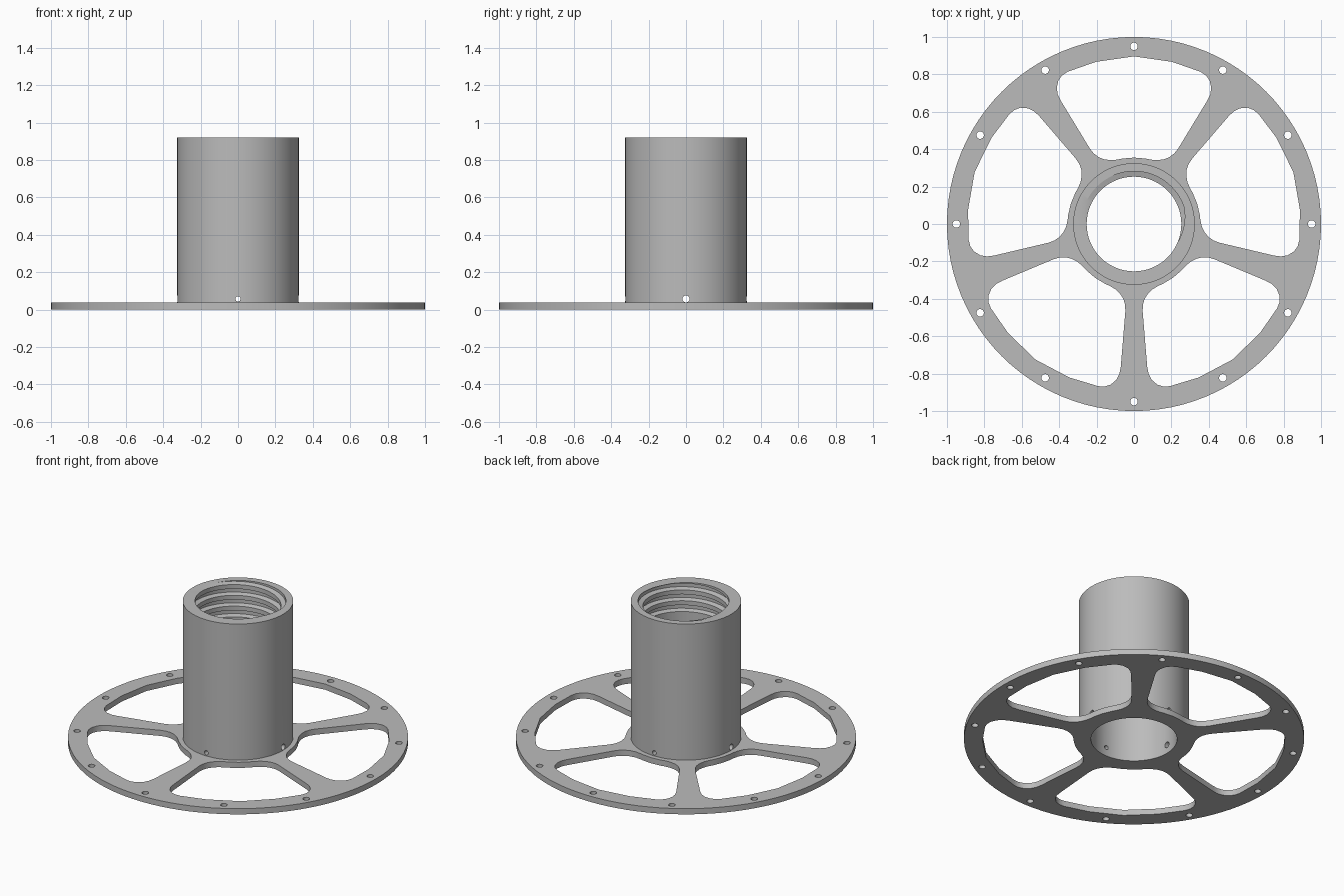
import bpy
import bmesh
from math import sin, cos, pi, radians, hypot, atan2

cube = bpy.data.objects.get("Cube")
if cube:
    bpy.data.objects.remove(cube, do_unlink=True)

PLATE = 0.037      # flange thickness
TOP = 0.92         # tube height
BORE, TUBE = 0.253, 0.325
SEG = 96

grey = bpy.data.materials.new("plain grey")
grey.use_nodes = True
colour = (0.5, 0.5, 0.5, 1)
grey.diffuse_color = colour
grey.node_tree.nodes["Principled BSDF"].inputs["Base Color"].default_value = colour


def add_object(name, data):
    obj = bpy.data.objects.new(name, data)
    bpy.context.collection.objects.link(obj)
    return obj


def mesh_from(name, bm):
    bmesh.ops.recalc_face_normals(bm, faces=bm.faces)
    mesh = bpy.data.meshes.new(name)
    bm.to_mesh(mesh)
    bm.free()
    return add_object(name, mesh)


def bake(obj):
    """Replace an object by its evaluated, welded mesh."""
    deps = bpy.context.evaluated_depsgraph_get()
    mesh = bpy.data.meshes.new_from_object(obj.evaluated_get(deps))
    name = obj.name
    bpy.data.objects.remove(obj, do_unlink=True)
    bm = bmesh.new()
    bm.from_mesh(mesh)
    bmesh.ops.remove_doubles(bm, verts=bm.verts, dist=0.0001)
    bm.to_mesh(mesh)
    bm.free()
    mesh.materials.clear()
    mesh.materials.append(grey)
    new = add_object(name, mesh)
    new.name = name
    bpy.ops.object.select_all(action='DESELECT')
    new.select_set(True)
    bpy.context.view_layer.objects.active = new
    bpy.ops.object.shade_smooth_by_angle(angle=radians(30))
    return new


def circle(r, n, x=0, y=0):
    return [(x + r * cos(2 * pi * i / n), y + r * sin(2 * pi * i / n)) for i in range(n)]


def rotate(points, a):
    return [(x * cos(a) - y * sin(a), x * sin(a) + y * cos(a)) for x, y in points]


# Flange: disc with a bore, five rounded windows and twelve bolt holes
half = [(0.06, 0.350), (0.09, 0.344), (0.125, 0.341), (0.16, 0.346), (0.19, 0.358),
        (0.215, 0.377), (0.237, 0.405), (0.392, 0.66), (0.408, 0.694), (0.413, 0.73),
        (0.404, 0.768), (0.384, 0.795), (0.355, 0.814), (0.203, 0.867)]
window = [(0, 0.355)] + half + [(0, 0.896)] + [(-x, y) for x, y in reversed(half)]

loops = [circle(1, SEG), circle(BORE, SEG)]
loops += [rotate(window, 2 * pi * i / 5) for i in range(5)]
loops += [circle(0.02, 20, *p) for p in circle(0.95, 12)]

curve = bpy.data.curves.new("flange", 'CURVE')
curve.dimensions = '2D'
curve.fill_mode = 'BOTH'
curve.extrude = PLATE / 2
for loop in loops:
    spline = curve.splines.new('POLY')
    spline.points.add(len(loop) - 1)
    for point, (x, y) in zip(spline.points, loop):
        point.co = (x, y, 0, 1)
    spline.use_cyclic_u = True
flange = bake(add_object("flange", curve))
for v in flange.data.vertices:
    v.co.z += PLATE / 2


def sweep(bm, rings, closed):
    """Join rings of vertices into a tube, either looped or capped."""
    rows = [[bm.verts.new(p) for p in ring] for ring in rings]
    n = len(rows[0])
    for i in range(len(rows) if closed else len(rows) - 1):
        a, b = rows[i], rows[(i + 1) % len(rows)]
        for j in range(n):
            k = (j + 1) % n
            bm.faces.new((a[j], a[k], b[k], b[j]))
    if not closed:
        bm.faces.new(rows[0])
        bm.faces.new(rows[-1])


# Tube: lathed wall standing on the flange
bm = bmesh.new()
wall = [(BORE, PLATE), (TUBE, PLATE), (TUBE, TOP), (BORE, TOP)]
sweep(bm, [[(r * cos(a), r * sin(a), z) for r, z in wall]
           for a in (2 * pi * i / SEG for i in range(SEG))], True)
tube = mesh_from("tube", bm)

# Cutter for the internal screw thread
PITCH, TURNS, STEPS = 0.07, 3.6, 72
groove = [(0.235, -0.026), (0.282, -0.013), (0.282, 0.013), (0.235, 0.026)]
bm = bmesh.new()
rings = []
for i in range(int(TURNS * STEPS) + 1):
    turn = i / STEPS
    a = radians(240) + 2 * pi * (turn - TURNS)
    z = TOP + 0.03 - PITCH * (TURNS - turn)
    rings.append([(r * cos(a), r * sin(a), z + dz) for r, dz in groove])
sweep(bm, rings, False)
cutters = [mesh_from("thread_cutter", bm)]

# Cutters for the small cross holes near the foot
for name, r, direction in (("front", 0.014, (0, 1)), ("side", 0.019, (1, 0))):
    dx, dy = direction
    bm = bmesh.new()
    sweep(bm, [[(dx * t + dy * u, dy * t + dx * u, 0.057 + w) for u, w in circle(r, 16)]
               for t in (-0.5, 0.5)], False)
    cutters.append(mesh_from(name + "_hole_cutter", bm))

for cutter in cutters:
    cutter.hide_render = True
    mod = tube.modifiers.new(cutter.name, 'BOOLEAN')
    mod.operation = 'DIFFERENCE'
    mod.solver = 'EXACT'
    mod.object = cutter
bake(tube)
for cutter in cutters:
    bpy.data.objects.remove(cutter, do_unlink=True)
